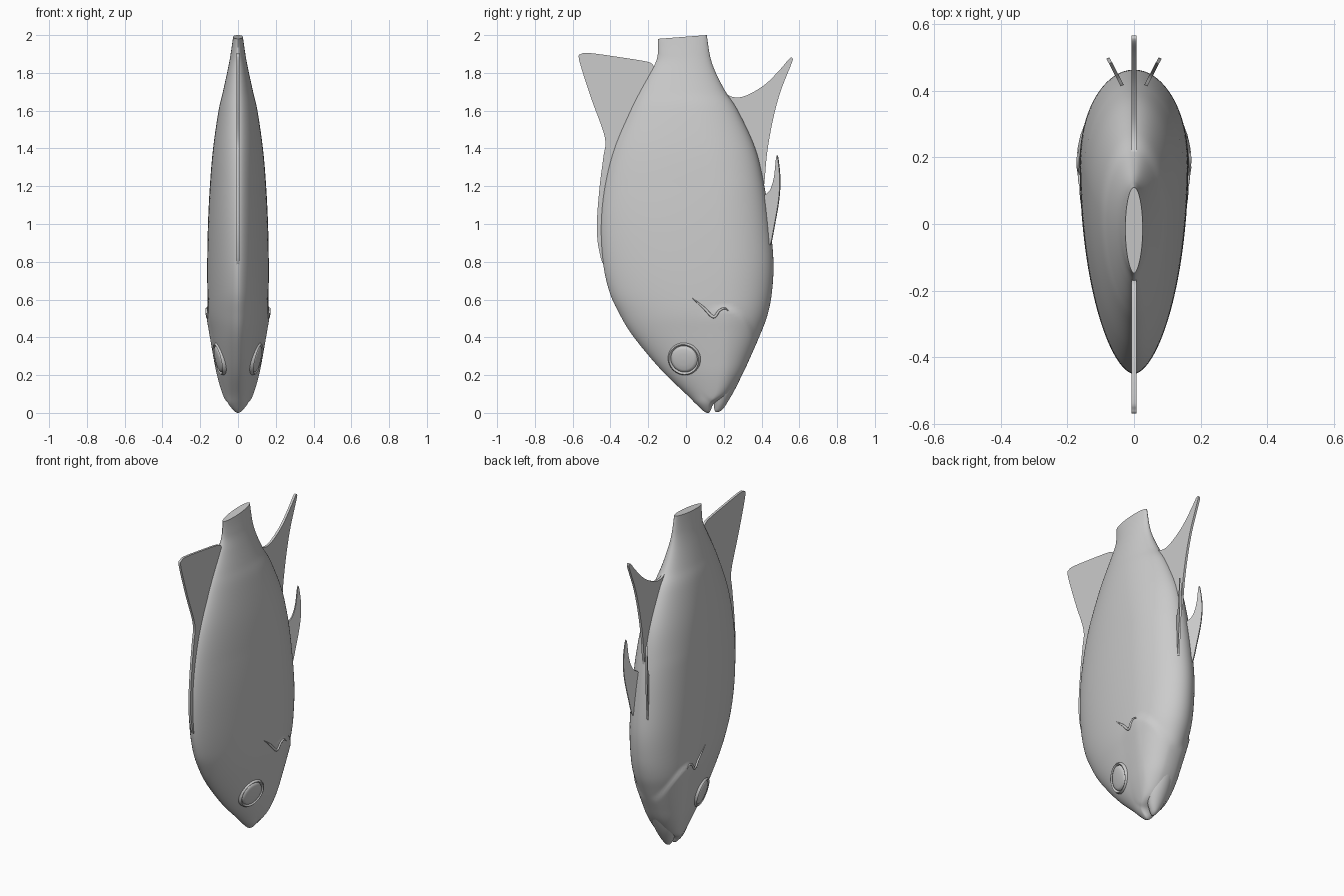
import bpy, bmesh, math
from mathutils import Vector
from mathutils.bvhtree import BVHTree

if "Cube" in bpy.data.objects:
    bpy.data.objects.remove(bpy.data.objects["Cube"])


def spline(pts, n, closed=False):
    """Catmull-Rom through tuples of any size."""
    P = [Vector(p) for p in pts]
    m, out = len(P), []
    get = (lambda i: P[i % m]) if closed else (lambda i: P[max(0, min(m - 1, i))])
    for i in range(m if closed else m - 1):
        a, b, c, d = get(i - 1), get(i), get(i + 1), get(i + 2)
        for k in range(n):
            t = k / n
            out.append(0.5 * (2 * b + (c - a) * t + (2 * a - 5 * b + 4 * c - d) * t * t
                              + (3 * b - a - 3 * c + d) * t ** 3))
    if not closed:
        out.append(P[-1])
    return out


def finish(bm, name, angle=40):
    bmesh.ops.recalc_face_normals(bm, faces=bm.faces)
    me = bpy.data.meshes.new(name)
    bm.to_mesh(me)
    bm.free()
    ob = bpy.data.objects.new(name, me)
    bpy.context.collection.objects.link(ob)
    bpy.ops.object.select_all(action='DESELECT')
    bpy.context.view_layer.objects.active = ob
    ob.select_set(True)
    bpy.ops.object.shade_smooth_by_angle(angle=math.radians(angle))
    return ob


def loft(name, stations, frac, shape=lambda x, y, z: (x, y, z), n=72, sub=6):
    """Loft of egg-shaped sections; station = (z, y back, y belly, half width)."""
    bm = bmesh.new()
    rings = []
    for z, y0, y1, w in spline(stations, sub):
        c = y0 + (y1 - y0) * frac(z)
        ring = []
        for i in range(n):
            a = 2 * math.pi * i / n
            u, v = math.cos(a), math.sin(a)
            y = c + v * ((y1 - c) if v > 0 else (c - y0))
            x = w * math.copysign(abs(u) ** (1.15 if v < 0 else 1.0), u)
            ring.append(bm.verts.new(shape(x, y, z)))
        rings.append(ring)
    for r, q in zip(rings, rings[1:]):
        for i in range(n):
            j = (i + 1) % n
            bm.faces.new((r[i], r[j], q[j], q[i]))
    bm.faces.new(rings[0])
    bm.faces.new(rings[-1])
    return finish(bm, name)


def fin(name, outline, place=lambda y, z: (0, y, z), thick=0.014):
    bm = bmesh.new()
    f = bm.faces.new([bm.verts.new(place(p[0], p[1])) for p in spline([(*p, 0) for p in outline], 5, True)])
    f.normal_update()
    n = f.normal.copy()
    ext = bmesh.ops.extrude_face_region(bm, geom=[f], use_keep_orig=True)
    for v in ext['geom']:
        if isinstance(v, bmesh.types.BMVert):
            v.co += n * thick
    for v in bm.verts:
        v.co -= n * thick / 2
    bmesh.ops.triangulate(bm, faces=[g for g in bm.faces if len(g.verts) > 4])
    return finish(bm, name)


def body_shape(x, y, z):
    # raised gill cover and slanted tail cut
    d = math.hypot((y - 0.20) / 0.175, (z - 0.30) / 0.26)
    t = max(0, min(1, (1.04 - d) / 0.1))
    fade = max(0, min(1, (y - 0.08) / 0.14)) * min(1, abs(x) / 0.03)
    x += math.copysign(0.012 * t * t * (3 - 2 * t) * fade, x)
    z -= max(0, z - 1.9) * 0.2 * (0.11 - y) / 0.26
    return x, y, z


# body
body = loft('body', [
    (0.0, 0.11, 0.12, 0.004), (0.012, 0.09, 0.13, 0.022), (0.05, 0.05, 0.15, 0.052),
    (0.10, 0.0, 0.225, 0.075), (0.20, -0.105, 0.295, 0.103), (0.30, -0.195, 0.343, 0.122),
    (0.42, -0.29, 0.395, 0.142), (0.52, -0.35, 0.432, 0.157), (0.64, -0.405, 0.455, 0.162),
    (0.80, -0.44, 0.463, 0.163), (1.0, -0.45, 0.445, 0.159), (1.2, -0.43, 0.415, 0.149),
    (1.4, -0.38, 0.367, 0.132), (1.6, -0.295, 0.275, 0.103), (1.7, -0.245, 0.21, 0.08),
    (1.8, -0.19, 0.158, 0.058), (1.87, -0.155, 0.132, 0.044), (1.93, -0.148, 0.12, 0.035),
    (2.0, -0.148, 0.11, 0.026)],
    lambda z: 0.69 - 0.17 * max(0, min(1, (z - 1.2) / 0.7)), body_shape, n=96, sub=7)

# lower jaw
loft('lower_jaw', [(0.006, 0.155, 0.175, 0.006), (0.02, 0.15, 0.195, 0.02), (0.06, 0.145, 0.222, 0.043),
                   (0.13, 0.13, 0.262, 0.068), (0.22, 0.15, 0.305, 0.07), (0.32, 0.2, 0.345, 0.055)],
     lambda z: 0.5, n=48)

# median fins
fin('dorsal_fin', [
    (-0.13, 1.87), (-0.165, 1.835), (-0.20, 1.858), (-0.35, 1.883), (-0.51, 1.905), (-0.555, 1.9),
    (-0.565, 1.865), (-0.50, 1.66), (-0.43, 1.46), (-0.438, 1.35), (-0.457, 1.2), (-0.472, 1.0),
    (-0.462, 0.87), (-0.43, 0.79), (-0.39, 1.0), (-0.33, 1.35), (-0.2, 1.65)])
fin('anal_fin', [
    (0.18, 1.73), (0.22, 1.685), (0.27, 1.67), (0.33, 1.685), (0.42, 1.74), (0.5, 1.82),
    (0.548, 1.876), (0.565, 1.875), (0.555, 1.84), (0.50, 1.7), (0.46, 1.55), (0.43, 1.38),
    (0.415, 1.22), (0.40, 1.12), (0.34, 1.3), (0.25, 1.55)])

# pelvic fins, splayed
for s, side in ((1, 'right'), (-1, 'left')):
    fin('pelvic_fin_' + side, [
        (0.445, 0.89), (0.47, 1.0), (0.492, 1.13), (0.498, 1.24), (0.487, 1.35), (0.479, 1.35),
        (0.468, 1.25), (0.447, 1.18), (0.415, 1.15), (0.40, 1.12), (0.42, 0.98)],
        lambda y, z: (s * (0.035 + (y - 0.415) * 0.52), y, z), 0.01)

# surface details placed by casting rays at the body
tree = BVHTree.FromPolygons([v.co for v in body.data.vertices], [p.vertices for p in body.data.polygons])


def hit(y, z, s):
    co, n, _, _ = tree.ray_cast(Vector((s, y, z)), Vector((-s, 0, 0)))
    return co, n


for s, side in ((1, 'right'), (-1, 'left')):
    # eye: rim and shallow dome turned about the surface normal
    co, n = hit(-0.01, 0.285, s)
    rot = n.to_track_quat('Z', 'Y')
    bm = bmesh.new()
    prof = [(0.090, -0.012), (0.087, 0.002), (0.081, 0.009), (0.075, 0.006), (0.072, -0.001),
            (0.069, 0.006), (0.055, 0.011), (0.03, 0.014), (0.001, 0.015)]
    rings = [[bm.verts.new(co + rot @ Vector((r * math.cos(a), r * math.sin(a), h)))
              for a in [2 * math.pi * i / 40 for i in range(40)]] for r, h in prof]
    for p, q in zip(rings, rings[1:]):
        for i in range(40):
            bm.faces.new((p[i], p[(i + 1) % 40], q[(i + 1) % 40], q[i]))
    bm.faces.new(rings[-1])
    finish(bm, 'eye_' + side, 60)

    # pectoral fin ridge
    cu = bpy.data.curves.new('pectoral_ridge_' + side, 'CURVE')
    cu.dimensions = '3D'
    cu.bevel_depth = 0.008
    cu.bevel_resolution = 2
    pts = spline([(0.03, 0.61, 0.1), (0.09, 0.56, 0.8), (0.145, 0.508, 1), (0.175, 0.54, 0.8),
                  (0.205, 0.553, 0.6), (0.23, 0.535, 0.1)], 5)
    sp = cu.splines.new('POLY')
    sp.points.add(len(pts) - 1)
    for q, p in zip(sp.points, pts):
        q.co = (*hit(p[0], p[1], s)[0], 1)
        q.radius = max(0.1, p[2])
    bpy.context.collection.objects.link(bpy.data.objects.new('pectoral_ridge_' + side, cu))
